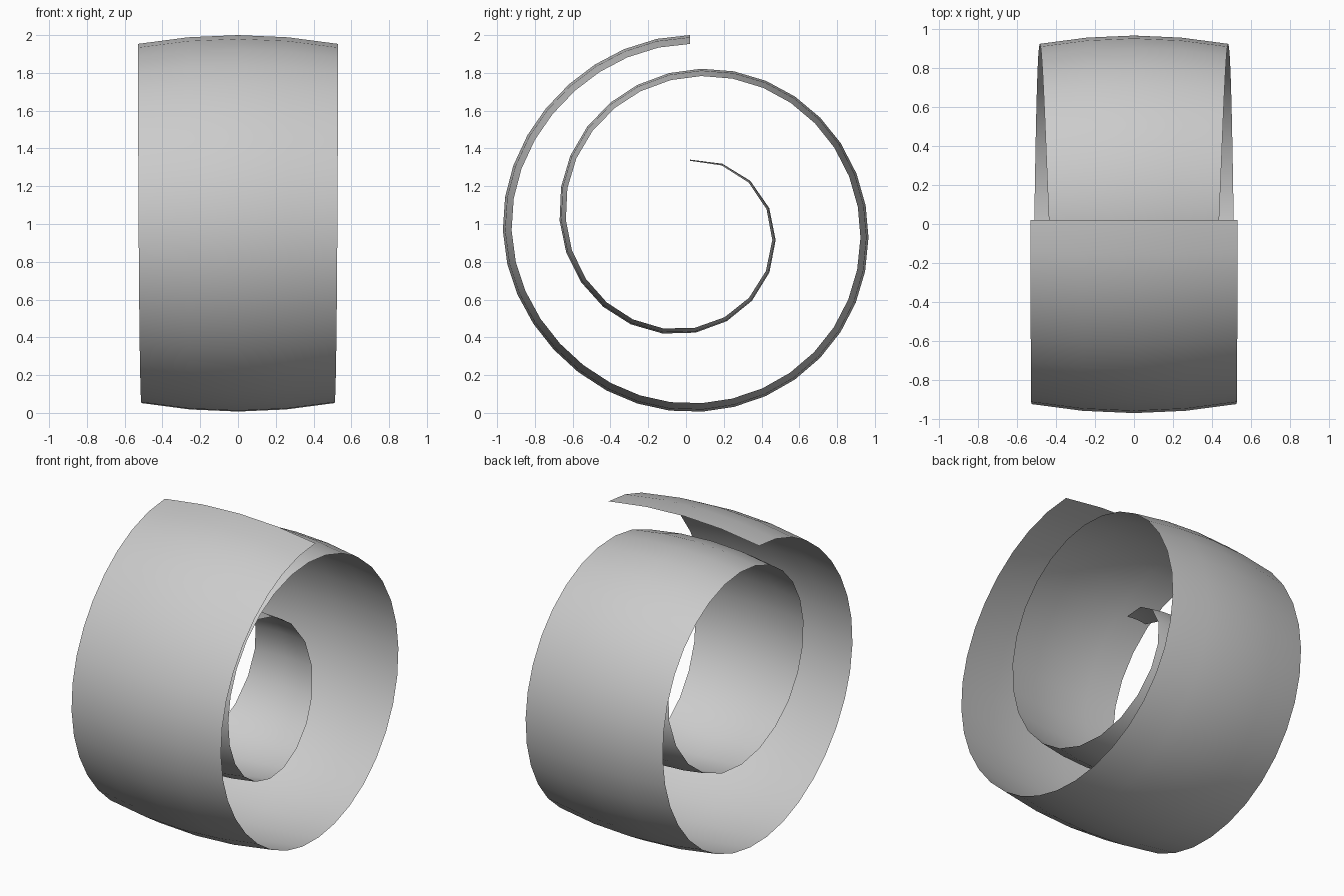
import bpy, bmesh, math
from mathutils import Vector

if "Cube" in bpy.data.objects:
    bpy.data.objects.remove(bpy.data.objects["Cube"])

# Coil radius every 45 degrees, from the outer end to the inner tip (two turns)
RADII = [1.02, .991, .99, .966, .975, .975, .945, .898, .838,
         .763, .685, .617, .56, .502, .45, .398, .361]
CENTRE = Vector((0.02, 0.98))
SEGMENTS = 55
SAMPLES = 1600


def radius(t):
    """Catmull-Rom interpolation of the radii, t in 0..1."""
    f = t * (len(RADII) - 1)
    i = min(int(f), len(RADII) - 2)
    u = f - i
    a, b, c, d = (RADII[min(max(j, 0), len(RADII) - 1)] for j in range(i - 1, i + 3))
    return b + .5 * u * (c - a + u * (2*a - 5*b + 4*c - d + u * (3*(b - c) + d - a)))


def point(t):
    ang = t * 4 * math.pi
    return CENTRE + radius(t) * Vector((-math.sin(ang), math.cos(ang)))


# Parameters spaced evenly along the length of the coil
lengths = [0.0]
for k in range(SAMPLES):
    lengths.append(lengths[-1] + (point((k + 1) / SAMPLES) - point(k / SAMPLES)).length)
params, k = [], 0
for s in range(SEGMENTS + 1):
    while k < SAMPLES and lengths[k] < lengths[-1] * s / SEGMENTS - 1e-9:
        k += 1
    params.append(k / SAMPLES)

# Crowned strip: narrows towards the tip, edges bend inward
bm = bmesh.new()
rows = []
for t in params:
    p = point(t)
    tan = (point(min(t + .002, 1)) - point(max(t - .002, 0))).normalized()
    inward = Vector((tan.y, -tan.x))
    if inward.dot(CENTRE - p) < 0:
        inward = -inward
    half = .53 - .46 * t ** 2.3
    row = []
    for c in (-1, -.5, 0, .5, 1):
        q = p + inward * (.088 * half * c * c)
        row.append(bm.verts.new((c * half, q.x, q.y)))
    rows.append(row)
for r0, r1 in zip(rows, rows[1:]):
    for j in range(4):
        bm.faces.new((r0[j], r0[j + 1], r1[j + 1], r1[j]))
# Outer surface faces away from the coil centre
bm.normal_update()
bm.faces.ensure_lookup_table()
if bm.faces[0].normal.z < 0:
    bmesh.ops.reverse_faces(bm, faces=bm.faces[:])
for f in bm.faces:
    f.smooth = True

mesh = bpy.data.meshes.new("coiled_strip")
bm.to_mesh(mesh)
bm.free()
bpy.context.collection.objects.link(bpy.data.objects.new("coiled_strip", mesh))
